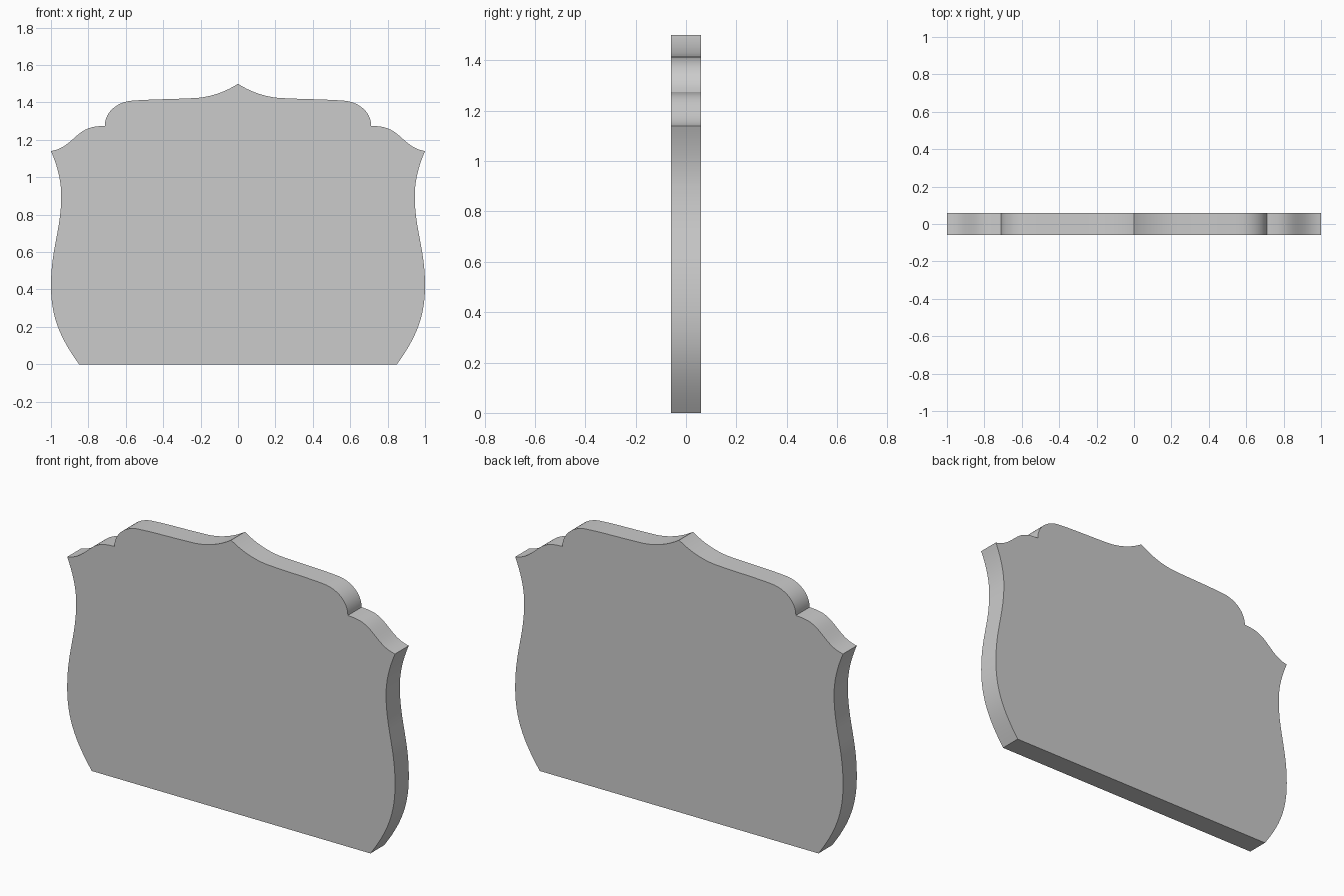
import bpy, bmesh
from mathutils import Vector
from mathutils.geometry import interpolate_bezier

if "Cube" in bpy.data.objects:
    bpy.data.objects.remove(bpy.data.objects["Cube"])

HALF_DEPTH = 0.06
STEPS = 14

# Right half of the outline (x, z): start point, then (handle, handle, end) per curve
start = (0.85, 0.0)
curves = [
    ((0.95, 0.14), (1.0, 0.25), (1.0, 0.42)),         # lower belly
    ((1.0, 0.62), (0.945, 0.72), (0.945, 0.90)),      # waist
    ((0.945, 0.99), (0.97, 1.07), (1.0, 1.14)),       # flare to side tip
    ((0.94, 1.15), (0.91, 1.18), (0.87, 1.215)),      # shoulder, hollow
    ((0.82, 1.26), (0.79, 1.272), (0.712, 1.275)),    # shoulder, rounded
    ((0.712, 1.34), (0.66, 1.395), (0.58, 1.408)),    # upper corner
    ((0.47, 1.418), (0.33, 1.417), (0.22, 1.424)),    # crest
    ((0.14, 1.43), (0.06, 1.46), (0.0, 1.50)),        # rise to centre peak
]

half = [Vector(start)]
for h1, h2, end in curves:
    half += interpolate_bezier(half[-1], Vector(h1), Vector(h2), Vector(end), STEPS)[1:]
half = [(p[0], p[1]) for p in half]

# Mirror the half, leaving out the shared peak
outline = half + [(-x, z) for x, z in reversed(half[:-1])]

# Extrude the outline into a solid plaque
bm = bmesh.new()
front = bm.faces.new([bm.verts.new((x, -HALF_DEPTH, z)) for x, z in outline])
ext = bmesh.ops.extrude_face_region(bm, geom=[front], use_keep_orig=True)
new_verts = [g for g in ext["geom"] if isinstance(g, bmesh.types.BMVert)]
bmesh.ops.translate(bm, verts=new_verts, vec=(0, 2 * HALF_DEPTH, 0))
bmesh.ops.recalc_face_normals(bm, faces=bm.faces)

mesh = bpy.data.meshes.new("plaque")
bm.to_mesh(mesh)
bm.free()
plaque = bpy.data.objects.new("plaque", mesh)
bpy.context.collection.objects.link(plaque)

# Smooth the curved rim, keep the corners sharp
bpy.context.view_layer.objects.active = plaque
plaque.select_set(True)
bpy.ops.object.shade_smooth_by_angle()
